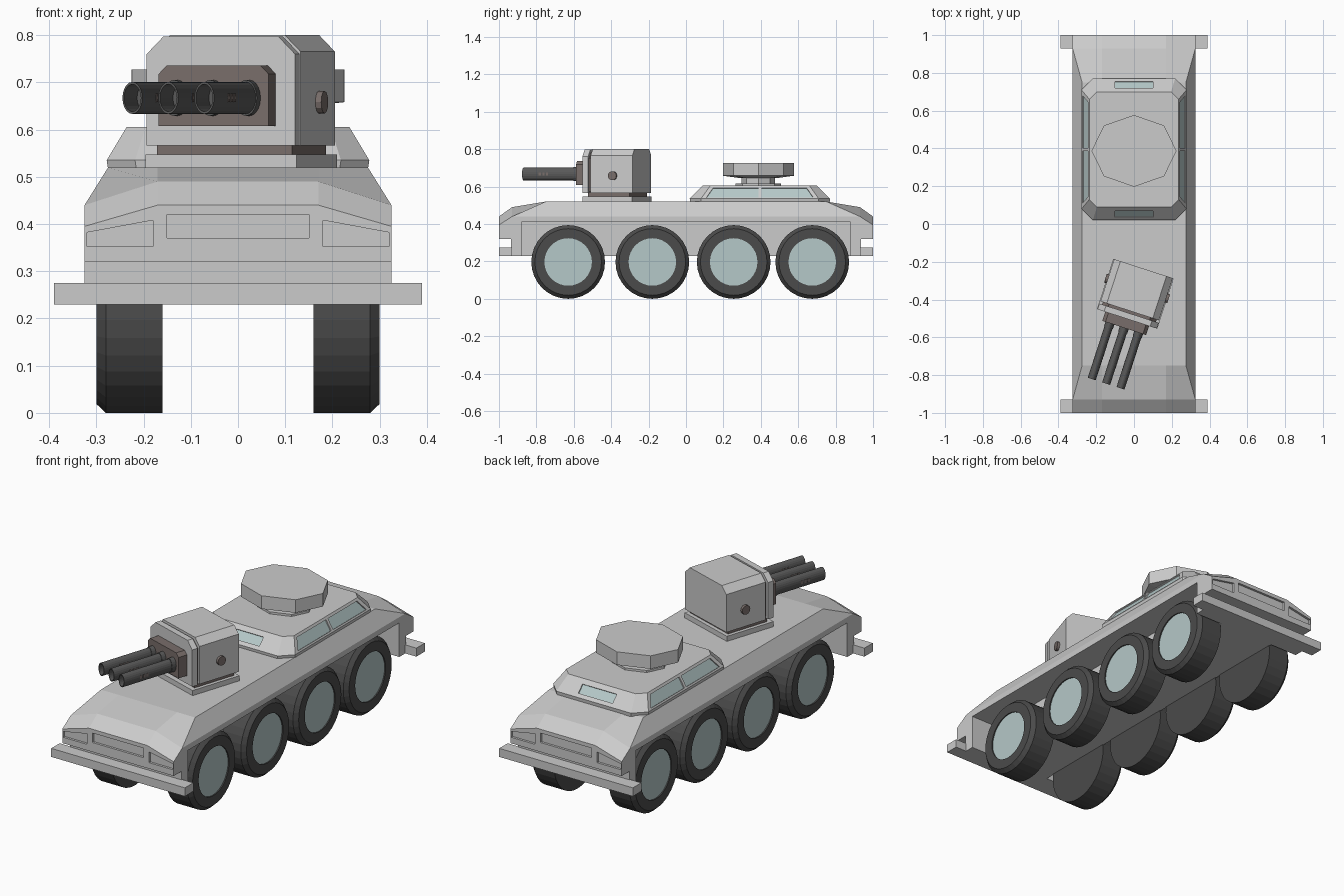
import bpy, bmesh, math
from mathutils import Matrix, Vector

if "Cube" in bpy.data.objects:
    bpy.data.objects.remove(bpy.data.objects["Cube"])

def material(name, rgb):
    m = bpy.data.materials.new(name)
    m.diffuse_color = (*rgb, 1)
    m.use_nodes = True
    m.node_tree.nodes["Principled BSDF"].inputs["Base Color"].default_value = m.diffuse_color
    return m

RUBBER = material("rubber", (0.07, 0.07, 0.07))
GLASS = material("pale_glass", (0.46, 0.58, 0.58))
GUNMETAL = material("gunmetal", (0.10, 0.10, 0.10))
BROWN = material("brown_metal", (0.19, 0.155, 0.145))
I = Matrix.Identity(4)

def finish(bm, name, mat=None, M=I):
    bmesh.ops.remove_doubles(bm, verts=bm.verts, dist=1e-5)
    bmesh.ops.transform(bm, matrix=M, verts=bm.verts)
    bmesh.ops.recalc_face_normals(bm, faces=bm.faces)
    me = bpy.data.meshes.new(name)
    bm.to_mesh(me)
    bm.free()
    if mat:
        me.materials.append(mat)
    ob = bpy.data.objects.new(name, me)
    bpy.context.collection.objects.link(ob)
    return ob

def loft(name, rings, mat=None, M=I):
    """Skin equal-length rings of points and cap both ends."""
    bm = bmesh.new()
    vs = [[bm.verts.new(p) for p in r] for r in rings]
    n = len(rings[0])
    for a, b in zip(vs, vs[1:]):
        for i in range(n):
            j = (i + 1) % n
            bm.faces.new((a[i], a[j], b[j], b[i]))
    bm.faces.new(vs[0])
    bm.faces.new(vs[-1])
    return finish(bm, name, mat, M)

def prism(name, pts, vec, mat=None, M=I):
    pts = [Vector(p) for p in pts]
    return loft(name, [pts, [p + Vector(vec) for p in pts]], mat, M)

def box(name, x0, x1, y0, y1, z0, z1, mat=None, M=I):
    return prism(name, [(x0, y0, z0), (x1, y0, z0), (x1, y1, z0), (x0, y1, z0)],
                 (0, 0, z1 - z0), mat, M)

def lathe(name, profile, n, M=I, mat=None):
    """Turn a closed (height, radius) profile about local z."""
    bm = bmesh.new()
    rings = []
    for h, r in profile:
        if r == 0:
            rings.append([bm.verts.new((0, 0, h))] * n)
        else:
            rings.append([bm.verts.new((r * math.cos(2 * math.pi * i / n),
                                        r * math.sin(2 * math.pi * i / n), h)) for i in range(n)])
    for a, b in zip(rings, rings[1:]):
        for i in range(n):
            j = (i + 1) % n
            f = list(dict.fromkeys((a[i], a[j], b[j], b[i])))
            if len(f) > 2:
                bm.faces.new(f)
    return finish(bm, name, mat, M)

def cut(ob, cutter):
    mod = ob.modifiers.new("cut", 'BOOLEAN')
    mod.operation, mod.solver, mod.object = 'DIFFERENCE', 'EXACT', cutter
    cutter.hide_render = True
    bpy.context.view_layer.objects.active = ob
    bpy.ops.object.modifier_apply(modifier=mod.name)
    bpy.data.objects.remove(cutter)

def recess(ob, pts, normal, depth, glass=None):
    n = Vector(normal).normalized()
    low = [Vector(p) - n * depth for p in pts]
    cut(ob, prism("recess_cutter", low, n * (depth + 0.02)))
    if glass:
        prism(glass, [p - n * 0.002 for p in low], n * 0.004, GLASS)

# Hull: lofted cross-sections, the same at both ends
def section(y, zs, xm, zm, xt, zt):
    half = [(0.325, 0.23), (0.325, zs), (xm, zm), (xt, zt)]
    return [(x, y, z) for x, z in half] + [(-x, y, z) for x, z in reversed(half)]

ends = [(1.0, 0.395, 0.325, 0.395, 0.17, 0.44),
        (0.93, 0.44, 0.325, 0.44, 0.17, 0.49),
        (0.75, 0.44, 0.275, 0.52, 0.17, 0.52)]
hull = loft("hull", [section(-e[0], *e[1:]) for e in ends] + [section(*e) for e in reversed(ends)])

for s in (-1, 1):
    # Wheel bays, notches behind the bumpers
    cut(hull, box("bay_cutter", *sorted((s * 0.165, s * 0.5)), -0.88, 0.88, 0.1, 0.41))
    cut(hull, box("notch_cutter", -0.5, 0.5, *sorted((s * 0.935, s * 1.2)), 0.1, 0.32))
    # Recessed end panel and lamps
    y = s * 1.0
    recess(hull, [(-0.15, y, 0.37), (0.15, y, 0.37), (0.15, y, 0.42), (-0.15, y, 0.42)], (0, s, 0), 0.012)
    for t in (-1, 1):
        recess(hull, [(t * 0.18, y, 0.352), (t * 0.32, y, 0.352), (t * 0.32, y, 0.382), (t * 0.18, y, 0.408)],
               (0, s, 0), 0.012)
    box("bumper", -0.39, 0.39, *sorted((s * 0.93, s * 1.0)), 0.23, 0.275)

# Wheels
for s in (-1, 1):
    for y in (-0.63, -0.18, 0.255, 0.675):
        M = Matrix.Translation((0, y, 0.197)) @ Matrix.Rotation(s * math.pi / 2, 4, 'Y')
        lathe("tyre", [(0.16, 0), (0.16, 0.197), (0.28, 0.197), (0.30, 0.178), (0.30, 0.127), (0.288, 0.127),
                       (0.288, 0)], 32, M, RUBBER)
        lathe("hub", [(0.28, 0), (0.28, 0.127), (0.294, 0.127), (0.294, 0)], 32, M, GLASS)

# Cabin with sloped sides and cut corners
CY = 0.395
def octagon(hx, hy, c, z):
    q = [(hx, hy - c), (hx - c, hy)]
    p = q + [(-x, y) for x, y in reversed(q)]
    return [(x, CY + y, z) for x, y in p + [(-x, -y) for x, y in p]]

cabin = loft("cabin", [octagon(0.275, 0.373, 0.06, 0.515), octagon(0.278, 0.375, 0.06, 0.535),
                       octagon(0.236, 0.305, 0.04, 0.605)])
for s in (-1, 1):
    def side(y, z):
        return (s * (0.278 - (z - 0.535) * 0.6), CY + y, z)
    def end(x, z):
        return (x, CY + s * (0.375 - (z - 0.535)), z)
    for t in (-1, 1):
        recess(cabin, [side(t * 0.008, 0.543), side(t * 0.285, 0.543), side(t * 0.25, 0.593),
                       side(t * 0.008, 0.593)], (s, 0, 0.6), 0.008, "side_window")
    recess(cabin, [end(-0.1, 0.55), end(0.1, 0.55), end(0.1, 0.585), end(-0.1, 0.585)],
           (0, s, 1), 0.008, "end_window")

# Roof hatch: wide eight-sided lid on a neck
M = Matrix.Translation((0, 0.387, 0)) @ Matrix.Diagonal((0.225, 0.19, 1, 1))
lathe("hatch_lid", [(0.645, 0), (0.645, 0.5), (0.658, 1), (0.727, 1), (0.727, 0)], 8, M)
lathe("hatch_neck", [(0.6, 0), (0.6, 0.64), (0.616, 0.64), (0.616, 0.47), (0.65, 0.47), (0.65, 0)], 8, M)

# Turret, turned to one side
T = Matrix.Translation((0.01, -0.36, 0)) @ Matrix.Rotation(math.radians(-18), 4, 'Z')
def house(name, hx, z0, z1, c, y0, y1, mat=None):
    pts = [(-hx, y0, z0), (hx, y0, z0), (hx, y0, z1 - c), (hx - c, y0, z1), (-hx + c, y0, z1), (-hx, y0, z1 - c)]
    return prism(name, pts, (0, y1 - y0, 0), mat, T)

box("turret_base", -0.168, 0.168, -0.15, 0.13, 0.515, 0.547, None, T)
box("turret_neck", -0.15, 0.15, -0.125, 0.11, 0.545, 0.57, BROWN, T)
house("turret_body", 0.163, 0.566, 0.80, 0.035, -0.105, 0.13)
house("turret_gap", 0.15, 0.575, 0.785, 0.035, -0.125, -0.1, BROWN)
house("turret_frame", 0.165, 0.566, 0.797, 0.037, -0.15, -0.118)
house("gun_mantlet", 0.122, 0.608, 0.736, 0.018, -0.20, -0.14, BROWN)
for s in (-1, 1):
    R = T @ Matrix.Translation((0, 0.02, 0.658)) @ Matrix.Rotation(s * math.pi / 2, 4, 'Y')
    lathe("pivot_bolt", [(0.155, 0), (0.155, 0.024), (0.176, 0.024), (0.176, 0)], 12, R, BROWN)

# Three hollow oval barrels with sleeves and vents
for x in (-0.08, 0, 0.08):
    B = (T @ Matrix.Translation((x, 0, 0.667)) @ Matrix.Rotation(math.pi / 2, 4, 'X')
         @ Matrix.Diagonal((0.65, 1, 1, 1)))
    lathe("barrel", [(0.19, 0), (0.19, 0.034), (0.51, 0.034), (0.51, 0.029), (0.42, 0.029), (0.42, 0)],
          20, B, GUNMETAL)
    lathe("barrel_sleeve", [(0.19, 0), (0.19, 0.038), (0.225, 0.038), (0.225, 0)], 20, B, GUNMETAL)
    for y in (-0.41, -0.39, -0.37):
        box("barrel_vent", x - 0.0228, x + 0.0228, y - 0.006, y + 0.006, 0.658, 0.676, BROWN, T)
